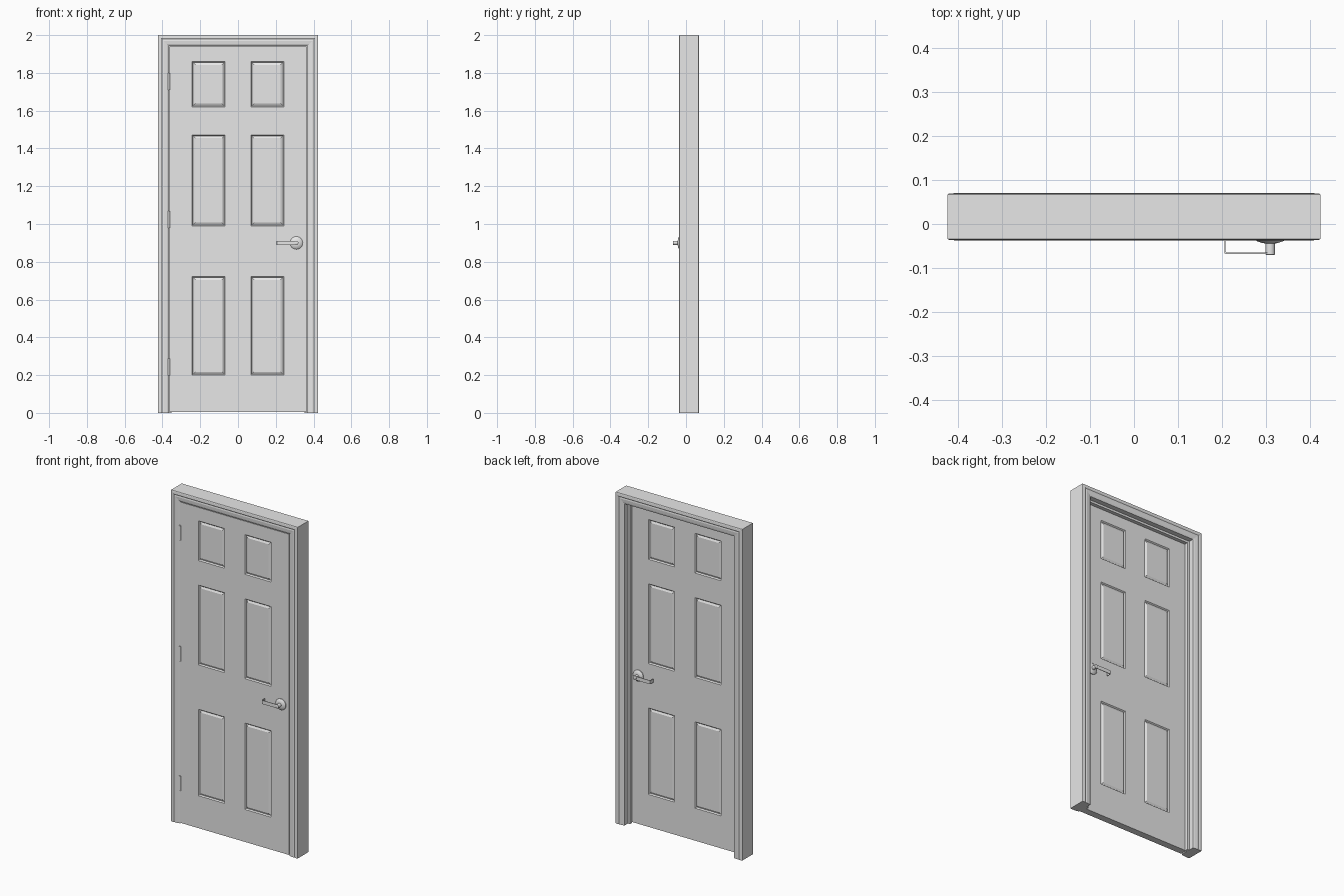
import bpy, bmesh, math
from mathutils import Matrix, Vector

if "Cube" in bpy.data.objects:
    bpy.data.objects.remove(bpy.data.objects["Cube"])


def material(name, value):
    m = bpy.data.materials.new(name)
    m.diffuse_color = (value, value, value, 1)
    m.use_nodes = True
    m.node_tree.nodes["Principled BSDF"].inputs["Base Color"].default_value = m.diffuse_color
    return m


PAINT = material("light grey paint", 0.8)


def finish(name, bm, smooth=False):
    bmesh.ops.recalc_face_normals(bm, faces=bm.faces)
    mesh = bpy.data.meshes.new(name)
    bm.to_mesh(mesh)
    bm.free()
    mesh.materials.append(PAINT)
    ob = bpy.data.objects.new(name, mesh)
    bpy.context.collection.objects.link(ob)
    if smooth:
        bpy.ops.object.select_all(action='DESELECT')
        ob.select_set(True)
        bpy.context.view_layer.objects.active = ob
        bpy.ops.object.shade_smooth_by_angle(angle=math.radians(35))
    return ob


W, H = 0.423, 2.0                  # half width and height of the frame
DOOR_FRONT, DOOR_BACK = -0.031, 0.011

# Door frame: moulded section (distance inwards, y) swept up, across and down
section = [(0, -0.034), (0.003, -0.036), (0.016, -0.037), (0.021, -0.0345),
           (0.03, -0.036), (0.048, -0.034), (0.055, -0.031), (0.058, -0.029),
           (0.058, 0.012), (0.071, 0.012), (0.071, 0.034), (0.058, 0.034),
           (0.058, 0.064), (0.048, 0.067), (0.03, 0.069), (0.021, 0.0675),
           (0.016, 0.07), (0.003, 0.069), (0, 0.067)]
bm = bmesh.new()
rings = []
for side, top in ((-1, 0), (-1, 1), (1, 1), (1, 0)):
    rings.append([bm.verts.new((side * (W - u), y, (H - u) * top)) for u, y in section])
n = len(section)
for a, b in zip(rings, rings[1:]):
    for i in range(n):
        j = (i + 1) % n
        bm.faces.new((a[i], a[j], b[j], b[i]))
bm.faces.new(rings[0])
bm.faces.new(rings[-1])
finish("door_frame", bm)

# Door leaf: a cut sheet thickened, with six panels moulded into both sides
xs = [-0.362, -0.243, -0.068, 0.068, 0.243, 0.362]
zs = [0.004, 0.2, 0.722, 0.99, 1.472, 1.62, 1.86, 1.941]
bm = bmesh.new()
grid = [[bm.verts.new((x, DOOR_FRONT, z)) for z in zs] for x in xs]
for i in range(len(xs) - 1):
    for j in range(len(zs) - 1):
        bm.faces.new((grid[i][j], grid[i + 1][j], grid[i + 1][j + 1], grid[i][j + 1]))
back = bmesh.ops.extrude_face_region(bm, geom=bm.faces[:])["geom"]
bmesh.ops.translate(bm, verts=[v for v in back if isinstance(v, bmesh.types.BMVert)],
                    vec=(0, DOOR_BACK - DOOR_FRONT, 0))
bmesh.ops.recalc_face_normals(bm, faces=bm.faces)


def is_panel(f):
    c = f.calc_center_median()
    rows = ((0.2, 0.722), (0.99, 1.472), (1.62, 1.86))
    return (abs(f.normal.y) > 0.9 and 0.068 < abs(c.x) < 0.243
            and any(lo < c.z < hi for lo, hi in rows))


panels = [f for f in bm.faces if is_panel(f)]
for thickness, depth in ((0.004, -0.003), (0.004, -0.004), (0.003, 0), (0.014, 0.005)):
    bmesh.ops.inset_individual(bm, faces=panels, thickness=thickness, depth=depth)
finish("door_leaf", bm)

# Hinges: a knuckle barrel at three heights on the front left edge
for k, z in enumerate((0.243, 1.025, 1.755)):
    bm = bmesh.new()
    bmesh.ops.create_cone(bm, cap_ends=True, segments=12, radius1=0.006, radius2=0.006,
                          depth=0.09, matrix=Matrix.Translation((-0.366, -0.032, z)))
    finish("hinge_%d" % (k + 1), bm, True)

# Handles: domed rose, round spindle and a bent flat lever on each side
HX, HZ = 0.309, 0.9


def lathe(name, profile, y0, out, segments=24):
    bm = bmesh.new()
    rings = []
    for r, d in profile:
        rings.append([bm.verts.new((HX + r * math.cos(t), y0 + out * d, HZ + r * math.sin(t)))
                      for t in (2 * math.pi * s / segments for s in range(segments))])
    for a, b in zip(rings, rings[1:]):
        for i in range(segments):
            j = (i + 1) % segments
            bm.faces.new((a[i], a[j], b[j], b[i]))
    bm.faces.new(rings[0])
    bm.faces.new(rings[-1])
    finish(name, bm, True)


def lever(name, y0, out):
    # strap outline seen from above (x, distance from the door)
    outline = [(HX, 0.037), (0.21, 0.037), (0.206, 0.036), (0.205, 0.032), (0.205, 0.008),
               (0.208, 0.008), (0.208, 0.0315), (0.211, 0.034), (HX, 0.034)]
    bm = bmesh.new()
    face = bm.faces.new([bm.verts.new((x, y0 + out * d, HZ - 0.011)) for x, d in outline])
    up = bmesh.ops.extrude_face_region(bm, geom=[face])["geom"]
    bmesh.ops.translate(bm, verts=[v for v in up if isinstance(v, bmesh.types.BMVert)],
                        vec=Vector((0, 0, 0.022)))
    finish(name, bm)


for label, y0, out in (("front", DOOR_FRONT, -1), ("back", DOOR_BACK, 1)):
    lathe(label + "_rose", [(0.034, 0), (0.034, 0.004), (0.03, 0.008), (0.018, 0.012),
                            (0.012, 0.013)], y0, out)
    lathe(label + "_spindle", [(0.011, 0.01), (0.011, 0.038), (0.0095, 0.039)], y0, out)
    lever(label + "_lever", y0, out)
